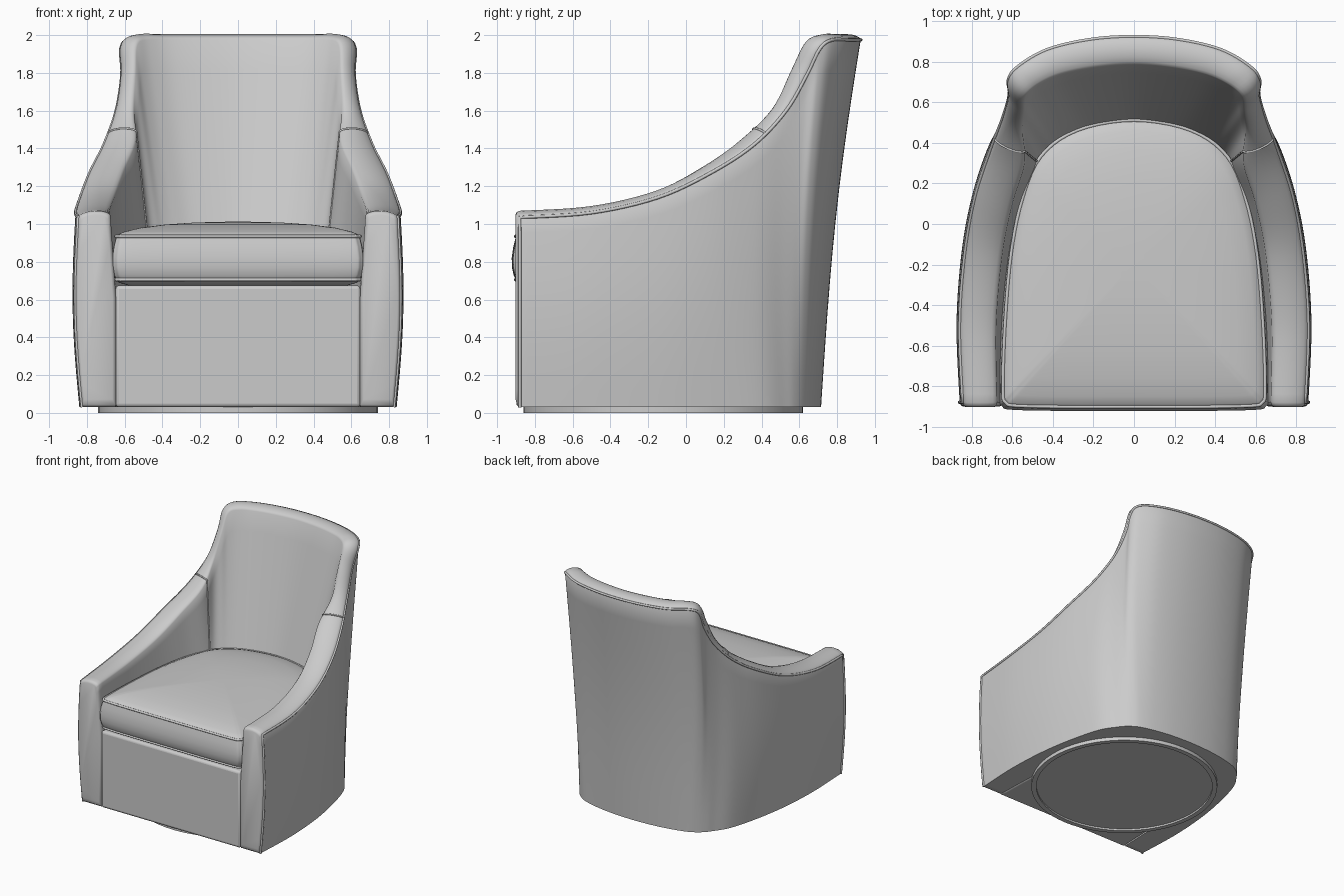
import bpy, bmesh, math
from mathutils import Vector

if "Cube" in bpy.data.objects:
    bpy.data.objects.remove(bpy.data.objects["Cube"])


def finish(name, bm, angle=50):
    bmesh.ops.recalc_face_normals(bm, faces=bm.faces)
    me = bpy.data.meshes.new(name)
    bm.to_mesh(me)
    bm.free()
    ob = bpy.data.objects.new(name, me)
    bpy.context.collection.objects.link(ob)
    bpy.ops.object.select_all(action='DESELECT')
    ob.select_set(True)
    bpy.context.view_layer.objects.active = ob
    bpy.ops.object.shade_smooth_by_angle(angle=math.radians(angle))
    return ob


def smooth_path(keys, steps, cyclic=False):
    """Catmull-Rom through tuples of any length."""
    n, out = len(keys), []
    pick = (lambda i: keys[i % n]) if cyclic else (lambda i: keys[max(0, min(n - 1, i))])
    for i in range(n if cyclic else n - 1):
        for k in range(steps):
            t = k / steps
            out.append([0.5 * (2 * b + (c - a) * t + (2 * a - 5 * b + 4 * c - d) * t * t
                               + (3 * b - a - 3 * c + d) * t ** 3)
                        for a, b, c, d in zip(pick(i - 1), pick(i), pick(i + 1), pick(i + 2))])
    if not cyclic:
        out.append(list(keys[-1]))
    return out


def piping(name, pts, cyclic=False, radius=0.009):
    cu = bpy.data.curves.new(name, 'CURVE')
    cu.dimensions = '3D'
    cu.bevel_depth = radius
    cu.bevel_resolution = 2
    cu.use_fill_caps = True
    sp = cu.splines.new('POLY')
    sp.points.add(len(pts) - 1)
    for p, co in zip(sp.points, pts):
        p.co = (*co, 1)
    sp.use_cyclic_u = cyclic
    sp.use_smooth = True
    bpy.context.collection.objects.link(bpy.data.objects.new(name, cu))


def loft(bm, rings, closed_ends=True):
    vs = [[bm.verts.new(p) for p in r] for r in rings]
    n = len(vs[0])
    for a, b in zip(vs, vs[1:]):
        for j in range(n):
            bm.faces.new((a[j], a[(j + 1) % n], b[(j + 1) % n], b[j]))
    if closed_ends:
        bm.faces.new(vs[0])
        bm.faces.new(vs[-1])


# Wrap-around shell stations, front of arm to middle of back:
# outer bottom xy, outer top xyz, inner top xyz, inner base xy
FLOOR, DECK = 0.03, 0.6
half = [
    (.825, -.88, .845, -.88, 1.035, .675, -.88, 1.045, .645, -.88),
    (.84, -.5, .86, -.5, 1.06, .68, -.5, 1.07, .63, -.5),
    (.82, -.15, .835, -.15, 1.14, .65, -.15, 1.155, .59, -.15),
    (.77, .15, .785, .13, 1.27, .60, .10, 1.29, .53, .10),
    (.70, .40, .71, .36, 1.42, .54, .30, 1.44, .46, .26),
    (.62, .53, .645, .53, 1.60, .55, .46, 1.60, .42, .30),
    (.58, .58, .615, .64, 1.79, .54, .56, 1.81, .37, .33),
    (.53, .62, .62, .71, 1.93, .53, .63, 1.95, .33, .35),
    (.47, .65, .575, .775, 1.975, .47, .685, 1.975, .28, .37),
    (.36, .68, .43, .86, 1.975, .36, .735, 1.975, .20, .40),
    (.20, .705, .22, .91, 1.975, .19, .77, 1.975, .10, .42),
    (0, .715, 0, .925, 1.975, 0, .785, 1.975, 0, .43),
]
flip = [tuple(-v if i in (0, 2, 5, 8) else v for i, v in enumerate(k)) for k in half]
STEPS = 6
stations = smooth_path(half + flip[-2::-1], STEPS)

N_OUT, N_IN = 12, 9
tops = [(Vector(s[2:5]), Vector(s[5:8])) for s in stations]
columns = []
for i, s in enumerate(stations):
    ob, ib = Vector((s[0], s[1], FLOOR)), Vector((s[8], s[9], DECK))
    ot, it = tops[i]
    lo, hi = tops[max(0, i - 1)], tops[min(len(tops) - 1, i + 1)]
    n = (hi[0] + hi[1] - lo[0] - lo[1]).cross(it - ot).normalized()
    if n.z - n.y < 0:
        n = -n
    col = []
    for k in range(N_OUT + 1):
        t = k / N_OUT
        p = ob.lerp(ot, t)
        b = math.sin(math.pi * t)
        p.x *= 1 + 0.03 * b
        p.y -= 0.025 * b * max(0, p.y) / 0.7
        col.append(p)
    for t in (.04, .12, .28, .5, .72, .88, .96):
        col.append(ot.lerp(it, t) + n * 0.03 * math.sin(math.pi * t) ** 0.5)
    for k in range(N_IN + 1):
        col.append(it.lerp(ib, k / N_IN))
    col.append(Vector((ib.x, ib.y, FLOOR)))
    columns.append(col)


# Softened front end of each arm
def arm_end(col, inset, dy):
    c = sum(col, Vector()) / len(col)
    return [Vector((c.x + (p.x - c.x) * (1 - inset), p.y - dy,
                    c.z + (p.z - c.z) * (1 - inset * 0.35))) for p in col]


ends = [(0.17, 0.022), (0.06, 0.015)]
rings = ([arm_end(columns[0], *e) for e in ends] + columns
         + [arm_end(columns[-1], *e) for e in reversed(ends)])
bm = bmesh.new()
loft(bm, rings)
finish("arm_and_back_shell", bm)

# Piping: up the front of the arm, round the outer top edge, down the other side
edge = columns[0][:N_OUT] + [c[N_OUT] for c in columns] + columns[-1][N_OUT - 1::-1]
piping("shell_piping", edge)

# Seams where the arms meet the back
seam = int(4.45 * STEPS)
for side, idx in (("right", seam), ("left", len(columns) - 1 - seam)):
    piping(side + "_arm_seam", columns[idx][N_OUT:-2], radius=0.006)

# Seat deck and front panel filling the inside of the shell
outline = [(s[8], s[9]) for s in stations]
outline = [(.65, -.898)] + outline[1:-1] + [(-.65, -.898)]
bm = bmesh.new()
loft(bm, [[(x, y, z) for x, y in outline] for z in (FLOOR, 0.675)])
deck = finish("seat_deck", bm)
bev = deck.modifiers.new("soft_edges", 'BEVEL')
bev.width, bev.segments, bev.limit_method = 0.02, 3, 'ANGLE'
bev.angle_limit = math.radians(50)

# Loose seat cushion with a domed top
side = [(.35, -.9), (.58, -.895), (.63, -.88), (.645, -.82), (.635, -.5),
        (.605, -.15), (.55, .12), (.46, .33), (.28, .46)]
loop = smooth_path([(0, -.9)] + side + [(0, .51)] + [(-x, y) for x, y in side[::-1]],
                   5, cyclic=True)


def cushion_ring(scale, z):
    return [Vector((x * scale, -.2 + (y + .2) * scale, z)) for x, y in loop]


profile = [(.3, .67), (.9, .675), (.98, .69), (1, .705), (1.018, .73), (1.03, .77),
           (1.032, .82), (1.02, .88), (1.005, .92), (1, .935), (.985, .945), (.93, .96),
           (.8, .98), (.6, .997), (.35, 1.008), (.1, 1.012)]
bm = bmesh.new()
loft(bm, [cushion_ring(*p) for p in profile])
finish("seat_cushion", bm, 60)
for name, z in (("cushion_top_piping", .935), ("cushion_bottom_piping", .705)):
    piping(name, cushion_ring(1.003, z), cyclic=True)

# Round swivel plinth with a raised rim underneath
bm = bmesh.new()
circle = [(math.cos(a * math.tau / 64), math.sin(a * math.tau / 64)) for a in range(64)]
loft(bm, [[(x * r, y * r - .12, z) for x, y in circle]
          for r, z in ((.74, .035), (.74, 0), (.70, 0), (.70, .015))])
finish("swivel_base", bm, 30)
